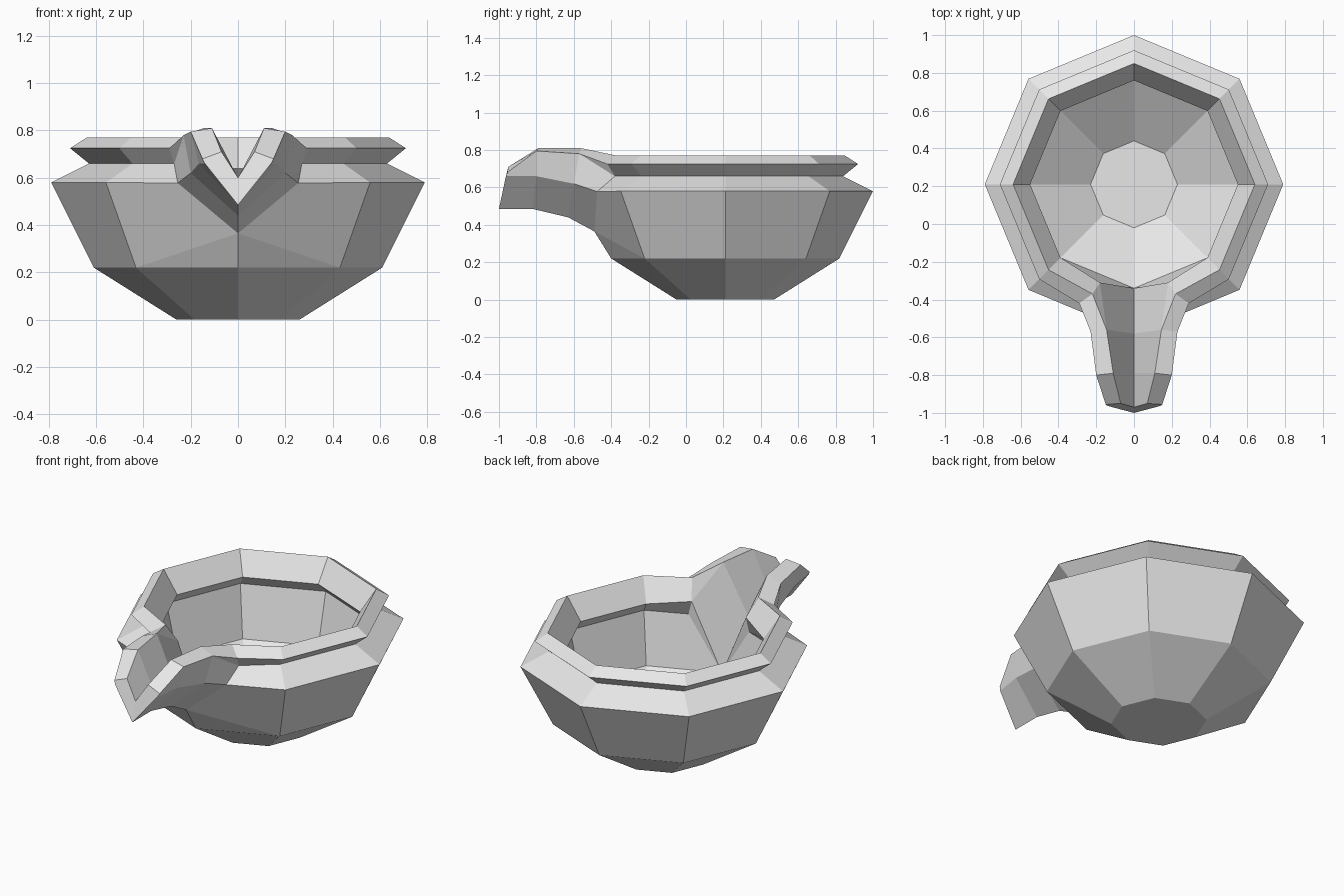
import bpy
import bmesh
from math import radians, cos, sin
from mathutils import Vector

cube = bpy.data.objects.get("Cube")
if cube:
    bpy.data.objects.remove(cube, do_unlink=True)

clay = bpy.data.materials.new("grey_clay")
clay.use_nodes = True
GREY = (0.8, 0.8, 0.8, 1)
clay.diffuse_color = GREY
clay.node_tree.nodes["Principled BSDF"].inputs["Base Color"].default_value = GREY

CENTRE_Y = 0.21
# Bowl wall from the foot, over the grooved rim, down to the inner floor
PROFILE = [(0.26, 0), (0.61, 0.22), (0.79, 0.58), (0.63, 0.66), (0.71, 0.725),
           (0.64, 0.77), (0.55, 0.64), (0.62, 0.57), (0.55, 0.27), (0.23, 0.06)]

bm = bmesh.new()


def vert(x, y, z):
    return bm.verts.new(Vector((x, y, z)))


def section(angle):
    a = radians(angle)
    return [vert(r * cos(a) if abs(angle) != 90 else 0, CENTRE_Y + r * sin(a), z)
            for r, z in PROFILE]


def strip(a, b):
    for i in range(len(a) - 1):
        bm.faces.new((a[i], a[i + 1], b[i + 1], b[i]))


# Left half of the eight-sided bowl
sections = [section(a) for a in (90, 45, 0, -45)]
for a, b in zip(sections, sections[1:]):
    strip(a, b)
side = sections[-1]

# Front centre line of the bowl and the cut where the rim turns into the spout
foot, belly, basin, floor = [vert(0, CENTRE_Y - PROFILE[i][0], PROFILE[i][1])
                             for i in (0, 1, 8, 9)]
cut = [vert(*p) for p in ((0.255, -0.475, 0.578), (0.27, -0.38, 0.66), (0.29, -0.42, 0.725),
                          (0.22, -0.37, 0.77), (0.18, -0.31, 0.66), (0.20, -0.31, 0.58))]
strip(side[2:8], cut)
throat = vert(0, -0.49, 0.365)
bm.faces.new((side[0], side[1], belly, foot))
bm.faces.new((side[1], belly, throat))
bm.faces.new((side[1], side[2], cut[0], throat))
bm.faces.new((side[7], cut[5], basin, side[8]))
bm.faces.new((side[8], side[9], floor, basin))

# Foot and floor
bm.faces.new([s[0] for s in sections] + [foot])
bm.faces.new([s[9] for s in sections] + [floor])

# Spout stations: keel, flank, outer lip, inner lip, channel
STATIONS = [
    [(0, -0.63, 0.44), (0.20, -0.60, 0.62), (0.23, -0.57, 0.78), (0.145, -0.56, 0.81), (0, -0.58, 0.53)],
    [(0, -0.82, 0.485), (0.165, -0.80, 0.66), (0.20, -0.80, 0.795), (0.11, -0.79, 0.81), (0, -0.79, 0.58)],
    [(0, -1.0, 0.485), (0.14, -0.963, 0.66), (0.15, -0.955, 0.68), (0.07, -0.95, 0.71), (0, -0.97, 0.60)],
]
spout = [[vert(*p) for p in s] for s in STATIONS]
for a, b in zip(spout, spout[1:]):
    strip(a, b)
bm.faces.new(spout[-1])

# Blend of the spout into the bowl
keel, flank, outer, inner, channel = spout[0]
for face in ((throat, cut[0], flank, keel), (cut[0], cut[1], outer, flank),
             (cut[1], cut[2], outer), (cut[2], cut[3], inner, outer),
             (cut[3], cut[4], inner), (cut[4], basin, channel, inner),
             (cut[4], cut[5], basin)):
    bm.faces.new(face)

# Mirror to the right half and close the shell
bmesh.ops.mirror(bm, geom=bm.verts[:] + bm.edges[:] + bm.faces[:], axis='X', merge_dist=0.0001)
bmesh.ops.remove_doubles(bm, verts=bm.verts[:], dist=0.0001)
bmesh.ops.recalc_face_normals(bm, faces=bm.faces[:])

mesh = bpy.data.meshes.new("spouted_bowl")
bm.to_mesh(mesh)
bm.free()
mesh.materials.append(clay)
bpy.context.scene.collection.objects.link(bpy.data.objects.new("spouted_bowl", mesh))
